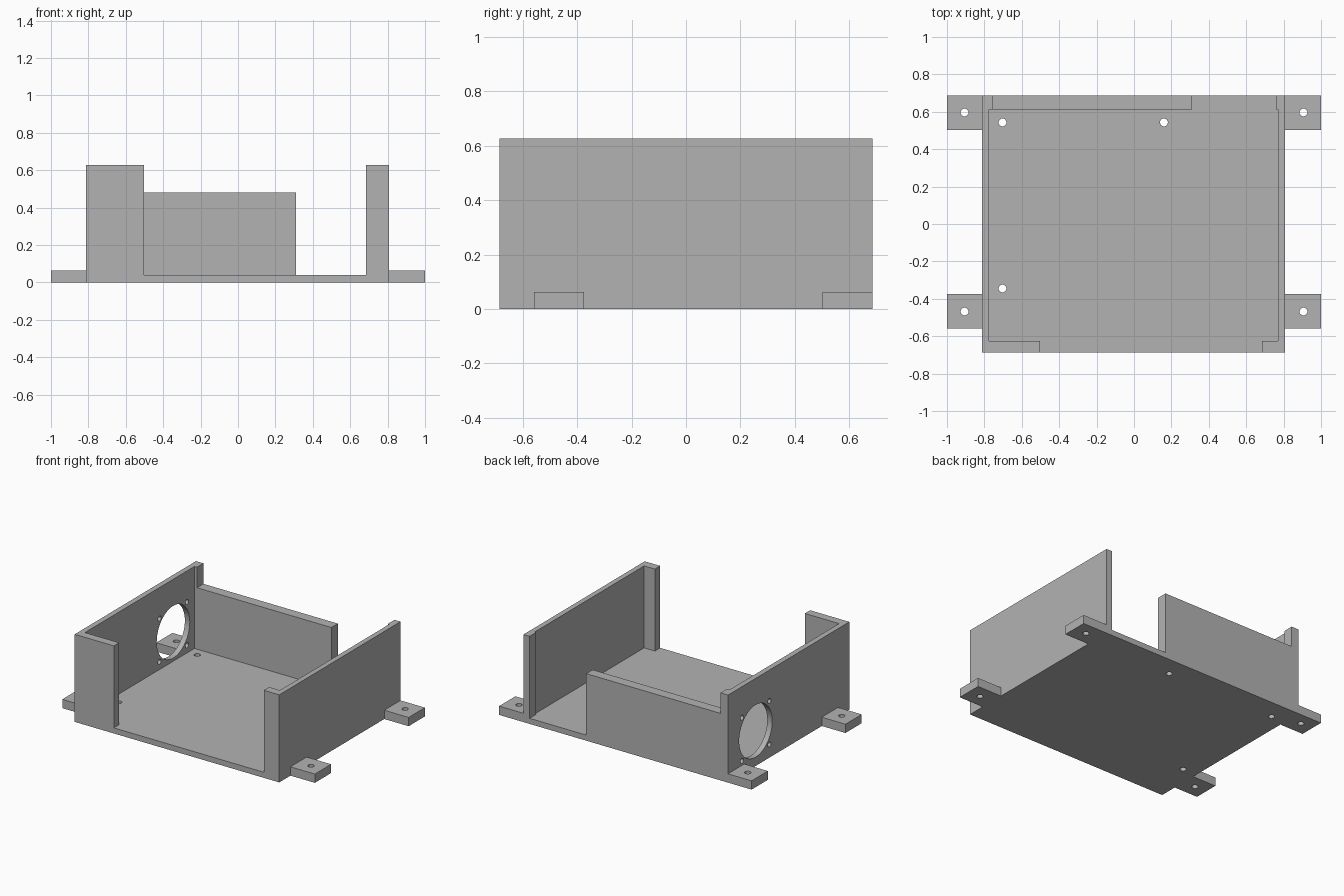
import bpy
import bmesh
import math
from mathutils import Matrix

cube = bpy.data.objects.get("Cube")
if cube:
    bpy.data.objects.remove(cube, do_unlink=True)

grey = bpy.data.materials.new("plain grey")
grey.use_nodes = True
grey.diffuse_color = (0.45, 0.45, 0.45, 1)
grey.node_tree.nodes["Principled BSDF"].inputs["Base Color"].default_value = grey.diffuse_color


def finish(name, bm):
    mesh = bpy.data.meshes.new(name)
    bm.to_mesh(mesh)
    bm.free()
    mesh.materials.append(grey)
    obj = bpy.data.objects.new(name, mesh)
    bpy.context.collection.objects.link(obj)
    return obj


def box(name, x, y, z):
    """Box from (min, max) ranges."""
    bm = bmesh.new()
    bmesh.ops.create_cube(bm, size=1)
    for v in bm.verts:
        v.co = [r[0] if c < 0 else r[1] for c, r in zip(v.co, (x, y, z))]
    return finish(name, bm)


def drill(name, centre, radius, depth, along_x=False, sides=24):
    """Cylinder cutter, upright or lying along x."""
    bm = bmesh.new()
    turn = Matrix.Rotation(math.pi / 2, 4, "Y") if along_x else Matrix()
    bmesh.ops.create_cone(bm, cap_ends=True, segments=sides, radius1=radius, radius2=radius,
                          depth=depth, matrix=Matrix.Translation(centre) @ turn)
    return finish(name, bm)


def cut(obj, cutter):
    cutter.hide_render = True
    mod = obj.modifiers.new("cut", "BOOLEAN")
    mod.operation = "DIFFERENCE"
    mod.solver = "EXACT"
    mod.object = cutter
    bpy.ops.object.select_all(action="DESELECT")
    bpy.context.view_layer.objects.active = obj
    obj.select_set(True)
    bpy.ops.object.modifier_apply(modifier=mod.name)
    bpy.data.objects.remove(cutter, do_unlink=True)


def smooth(obj):
    bpy.ops.object.select_all(action="DESELECT")
    bpy.context.view_layer.objects.active = obj
    obj.select_set(True)
    bpy.ops.object.shade_smooth_by_angle(angle=math.radians(30))


# Overall sizes
LEFT, RIGHT, DEPTH, TOP = 0.807, -0.813, 0.686, 0.627
FLOOR, BACK_TOP, TAB_TOP = 0.04, 0.48, 0.063
INNER_X, INNER_Y = (-0.774, 0.77), (-0.626, 0.613)
HOLE = 0.021

# Open case: solid block, hollowed and notched
case = box("case_shell", (RIGHT, LEFT), (-DEPTH, DEPTH), (0, TOP))
cut(case, box("cavity", INNER_X, INNER_Y, (FLOOR, 1)))
cut(case, box("front_opening", (-0.503, 0.685), (-1, -0.5), (FLOOR, 1)))
cut(case, box("back_opening", (0.31, 0.759), (0.5, 1), (FLOOR, 1)))
cut(case, box("back_notch", (-0.754, 0.5), (0.5, 1), (BACK_TOP, 1)))

# Board mounting holes in the floor
for x, y in ((-0.703, 0.543), (0.16, 0.543), (-0.703, -0.345)):
    cut(case, drill("floor_hole", (x, y, 0), HOLE, 0.3))

# Fan opening with four screw holes in the right wall
FAN_Y, FAN_Z, SPACING = 0.373, 0.25, 0.155
cut(case, drill("fan_hole", (RIGHT, FAN_Y, FAN_Z), 0.187, 0.2, True, 64))
for sy in (-1, 1):
    for sz in (-1, 1):
        centre = (RIGHT, FAN_Y + sy * SPACING, FAN_Z + sz * SPACING)
        cut(case, drill("fan_screw_hole", centre, HOLE * 0.85, 0.2, True))
smooth(case)

# Four mounting tabs
for side, xs in (("left", (LEFT, 1)), ("right", (-1, RIGHT))):
    for end, ys, hole_y in (("back", (0.502, DEPTH), 0.596), ("front", (-0.559, -0.375), -0.468)):
        tab = box(f"{end}_{side}_tab", xs, ys, (0, TAB_TOP))
        hole_x = math.copysign(0.906, xs[0] + xs[1])
        cut(tab, drill("tab_hole", (hole_x, hole_y, 0), HOLE, 0.3))
        smooth(tab)
